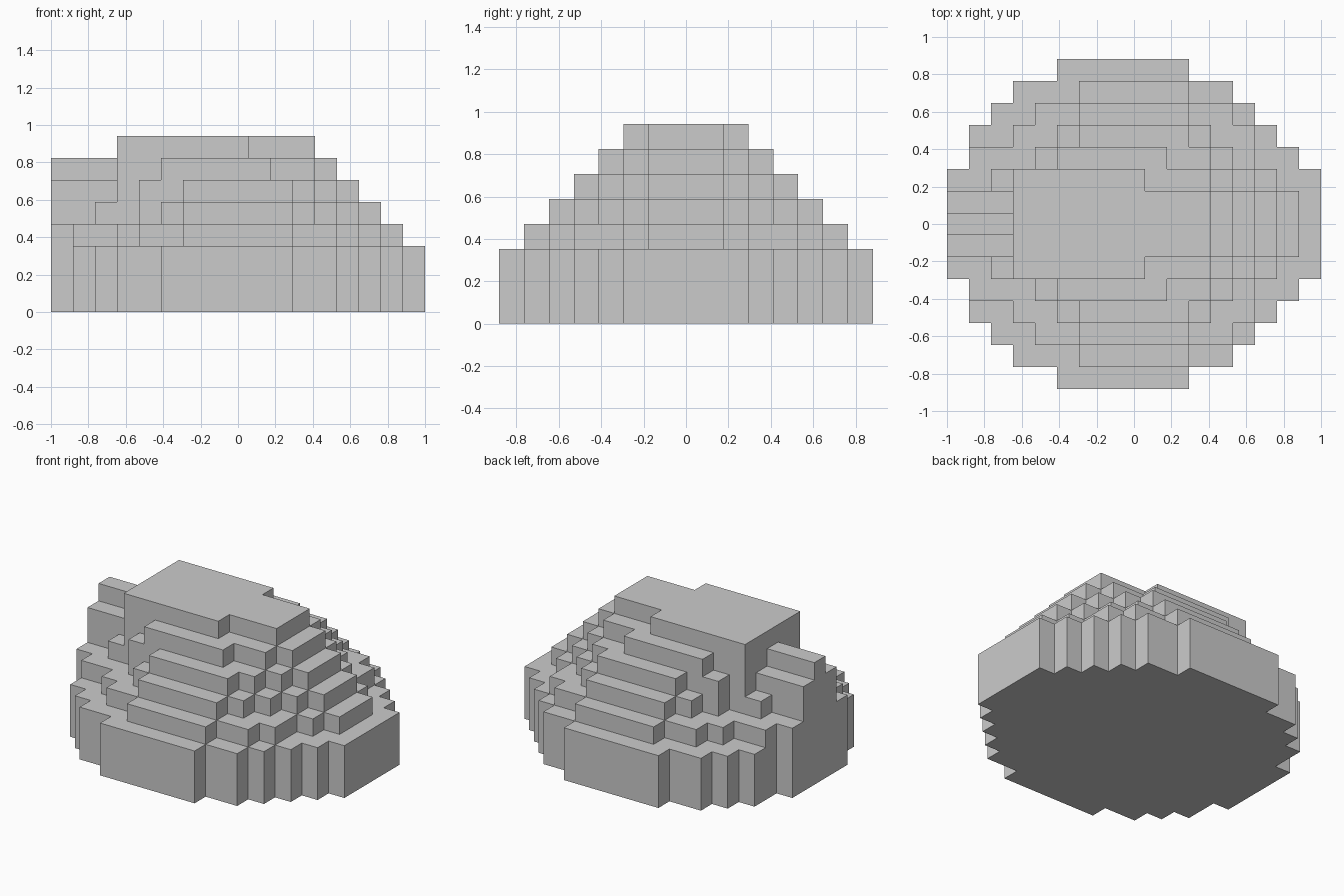
import bpy, bmesh
from mathutils import Vector

if "Cube" in bpy.data.objects:
    bpy.data.objects.remove(bpy.data.objects["Cube"])

U = 2 / 17  # block size

# Each tier: (bottom, top, spans); spans[r] = (first, last) x block edge for the
# row r blocks away from the centre line, mirrored front to back.
TIERS = [
    (0, 3, [(0, 17), (0, 17), (0, 17), (1, 16), (1, 15), (2, 14), (3, 13), (5, 11)]),
    (3, 4, [(0, 16), (0, 16), (0, 15), (1, 14), (3, 14), (4, 13), (6, 11)]),
    (4, 5, [(3, 15), (3, 15), (2, 14), (4, 13), (5, 12), (6, 11)]),
    (5, 6, [(3, 14), (3, 14), (3, 13), (4, 12), (6, 11)]),
    (6, 7, [(3, 13), (3, 13), (3, 12), (5, 10)]),
    (7, 8, [(3, 12), (3, 12), (3, 9)]),
]
# Stepped ridge sticking out on the left
RIDGE = [(4, 6, [(0, 3), (0, 3)]), (6, 7, [(0, 3)])]


def fill(tiers):
    cells = set()
    for z0, z1, spans in tiers:
        for r, (a, b) in enumerate(spans):
            for x in range(a, b):
                for z in range(z0, z1):
                    cells.update({(x, r, z), (x, -r, z)})
    return cells


def build_shell(name, cells):
    """Outer skin of a set of blocks, with flat areas merged."""
    bm = bmesh.new()
    verts = {}

    def vert(p):
        if p not in verts:
            verts[p] = bm.verts.new(((p[0] - 8.5) * U, (p[1] - 0.5) * U, p[2] * U))
        return verts[p]

    for c in cells:
        for axis in range(3):
            for side in (0, 1):
                n = list(c)
                n[axis] += 1 if side else -1
                if tuple(n) in cells:
                    continue
                u, v = (axis + 1) % 3, (axis + 2) % 3
                quad = []
                for du, dv in ((0, 0), (1, 0), (1, 1), (0, 1)):
                    p = list(c)
                    p[axis] += side
                    p[u] += du
                    p[v] += dv
                    quad.append(vert(tuple(p)))
                bm.faces.new(quad if side else quad[::-1])
    bmesh.ops.dissolve_limit(bm, angle_limit=0.01, verts=bm.verts[:], edges=bm.edges[:])
    mesh = bpy.data.meshes.new(name)
    bm.to_mesh(mesh)
    bm.free()
    obj = bpy.data.objects.new(name, mesh)
    bpy.context.collection.objects.link(obj)
    return obj


# Stepped dome with its ridge as one closed shell
build_shell("stepped_dome", fill(TIERS) | fill(RIDGE))
